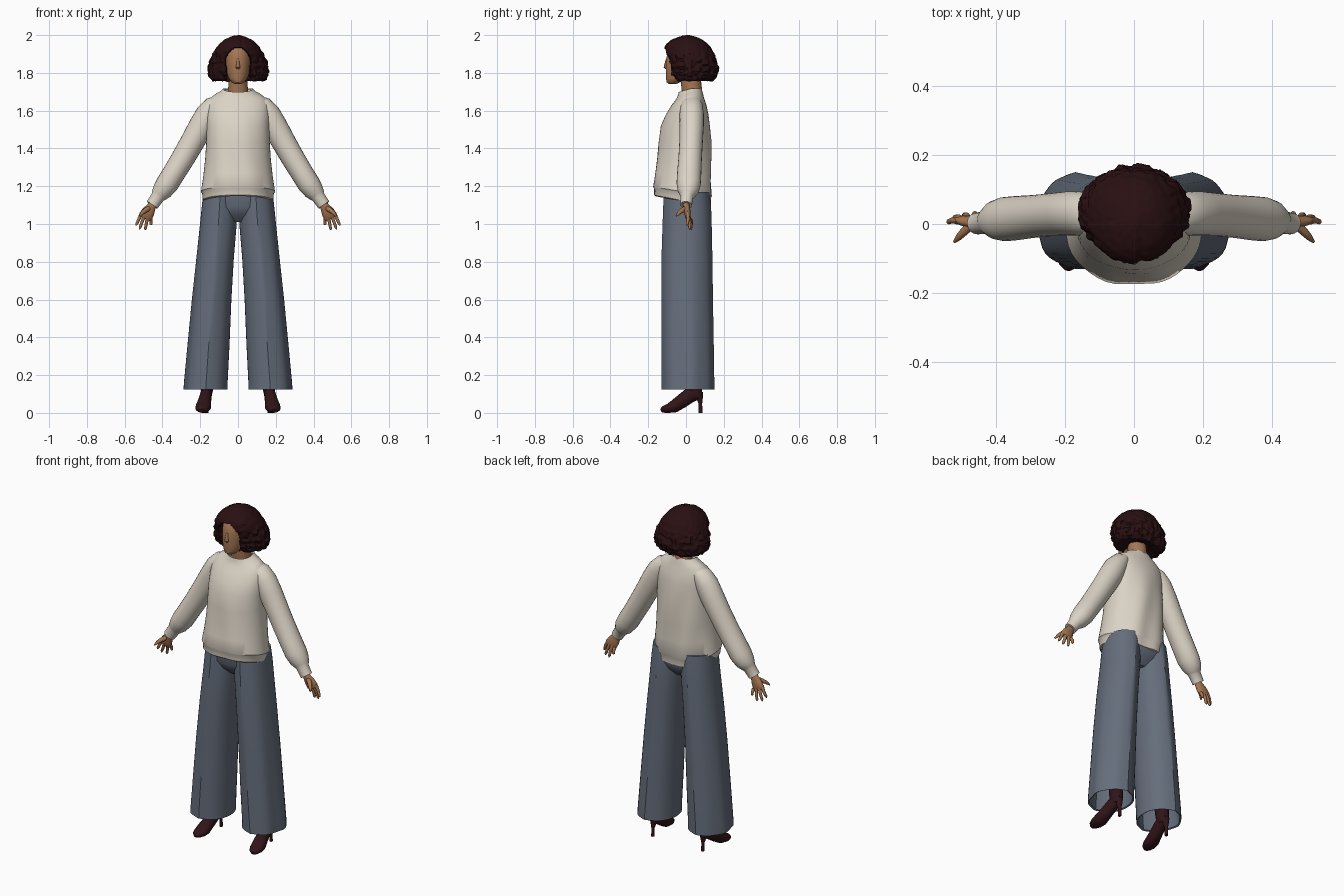
import bpy, bmesh, math
from mathutils import Vector, noise


def material(name, rgb):
    m = bpy.data.materials.new(name)
    m.diffuse_color = (*rgb, 1)
    return m


SKIN = material("warm skin", (0.37, 0.18, 0.085))
KNIT = material("cream knit", (0.71, 0.65, 0.56))
DENIM = material("slate fabric", (0.13, 0.155, 0.20))
HAIR = material("dark hair", (0.022, 0.005, 0.006))
LEATHER = material("dark leather", (0.030, 0.007, 0.009))

X, Y, Z = Vector((1, 0, 0)), Vector((0, 1, 0)), Vector((0, 0, 1))


def loft(name, mat, stations, side=None, segs=24, power=2.0, flip=1, warp=None, angle=40):
    """Skin superellipse rings (x, y, z, ru, rv); level rings unless a side axis is given."""
    bm = bmesh.new()
    rings = []
    pts = [Vector(s[:3]) for s in stations]
    for i, s in enumerate(stations):
        u, v = X, Y
        if side is not None:
            d = (pts[min(i + 1, len(pts) - 1)] - pts[max(i - 1, 0)]).normalized()
            u = (side - d * side.dot(d)).normalized()
            v = d.cross(u)
        ring = []
        for k in range(segs):
            a = 2 * math.pi * k / segs
            c, n = math.cos(a), math.sin(a)
            p = pts[i] + u * s[3] * math.copysign(abs(c) ** (2 / power), c) \
                + v * s[4] * math.copysign(abs(n) ** (2 / power), n)
            if warp:
                p = warp(p)
            p.x *= flip
            ring.append(bm.verts.new(p))
        rings.append(ring)
    for a, b in zip(rings, rings[1:]):
        for k in range(segs):
            j = (k + 1) % segs
            bm.faces.new((a[k], a[j], b[j], b[k]))
    bm.faces.new(rings[0])
    bm.faces.new(rings[-1])
    bmesh.ops.recalc_face_normals(bm, faces=bm.faces)
    me = bpy.data.meshes.new(name)
    bm.to_mesh(me)
    bm.free()
    me.materials.append(mat)
    ob = bpy.data.objects.new(name, me)
    bpy.context.collection.objects.link(ob)
    bpy.ops.object.select_all(action='DESELECT')
    ob.select_set(True)
    bpy.context.view_layer.objects.active = ob
    bpy.ops.object.shade_smooth_by_angle(angle=math.radians(angle))
    return ob


def level(rows):
    """Rows of (z, centre y, rx, ry) on the middle plane."""
    return [(0, cy, z, rx, ry) for z, cy, rx, ry in rows]


# --- Sweater body: hem rises and collar dips toward the front
def sweater_warp(p):
    hem = max(0, min(1, (1.40 - p.z) / 0.28))
    neck = max(0, min(1, (p.z - 1.64) / 0.06))
    p.z += -0.2 * p.y * hem + 0.28 * min(0, p.y - 0.03) * neck
    fold = 0.006 * math.sin(p.x * 40 + p.z * 9) * max(0, min(1, (1.6 - p.z) * 5))
    p.y += fold if p.y > 0 else -fold * 0.5
    return p


loft("sweater_body", KNIT, level([
    (1.15, -.02, .165, .13), (1.115, -.02, .178, .143), (1.12, -.02, .186, .15),
    (1.16, -.02, .190, .152), (1.168, -.02, .196, .156), (1.25, -.016, .184, .148),
    (1.34, -.01, .174, .142), (1.43, -.006, .168, .138), (1.52, -.004, .166, .128),
    (1.58, .006, .168, .112), (1.63, .016, .165, .092), (1.665, .02, .150, .076),
    (1.69, .022, .118, .068), (1.705, .022, .090, .064), (1.718, .022, .078, .060),
    (1.712, .022, .070, .053), (1.67, .022, .066, .050)]),
    segs=48, power=2.15, warp=sweater_warp)

# --- Neck, head and nose
loft("neck", SKIN, level([(1.63, .04, .062, .055), (1.69, .033, .056, .054),
                          (1.74, .028, .05, .054), (1.82, .02, .05, .05)]))
loft("head", SKIN, level([
    (1.742, -.072, .018, .02), (1.750, -.066, .034, .036), (1.77, -.048, .049, .058),
    (1.80, -.030, .060, .077), (1.84, -.020, .067, .087), (1.88, -.015, .069, .089),
    (1.92, -.008, .066, .084), (1.955, 0, .05, .06), (1.97, 0, .02, .025)]), segs=32)
loft("nose", SKIN, [(0, -.100, 1.875, .006, .006), (0, -.106, 1.845, .009, .009),
                    (0, -.108, 1.83, .012, .010), (0, -.103, 1.82, .008, .006)], segs=12)


# --- Curly bob, hollowed around the face
def hair_warp(p):
    arch = math.sqrt(max(0, 1 - (max(0, p.z - 1.85) / 0.082) ** 2))
    inside = p.y < 0.0 and abs(p.x) < 0.064 * arch
    rough = max(0.2, min(1, (1.95 - p.z) * 12))
    n = noise.noise(p * 45) * 0.013 * rough + noise.noise(p * 90) * 0.006 * rough
    out = Vector((p.x, p.y - 0.02, (p.z - 1.86) * 0.5)).normalized()
    p = p + out * n
    if p.y < 0 and p.z > 1.9:
        p.y += 0.008 * math.exp(-((p.x - 0.02) / 0.01) ** 2)
    if inside:
        p.y = max(p.y, -0.045)
    return p


HAIR_ROWS = [  # z, half width, front y, back y
    (1.775, .06, -.01, .08), (1.760, .11, -.045, .115), (1.757, .132, -.06, .135),
    (1.77, .150, -.072, .150), (1.79, .158, -.082, .160), (1.81, .161, -.088, .166),
    (1.835, .158, -.094, .167), (1.86, .150, -.101, .163), (1.885, .141, -.108, .156),
    (1.91, .130, -.115, .145), (1.935, .114, -.115, .132), (1.955, .097, -.102, .114),
    (1.975, .073, -.078, .087), (1.99, .044, -.045, .053), (1.999, .012, -.012, .02)]


def hair_rings(sub=3):
    rows = []
    for a, b in zip(HAIR_ROWS, HAIR_ROWS[1:]):
        rows += [[p + (q - p) * t / sub for p, q in zip(a, b)] for t in range(sub)]
    rows.append(HAIR_ROWS[-1])
    return level([(z, (f + k) / 2, w, (k - f) / 2) for z, w, f, k in rows])


loft("hair", HAIR, hair_rings(), segs=120, warp=hair_warp, angle=35)

# --- Trouser seat
loft("trouser_seat", DENIM, level([(1.01, .01, .07, .06), (1.05, .008, .13, .10),
                                   (1.09, .006, .178, .117), (1.17, .004, .178, .115)]),
     segs=32, power=2.4)


def grounded(p):
    p.z = max(0, p.z)
    return p


def pleat(p):
    # Pressed front and back creases and a soft side fold
    t = max(0, min(1, (1.1 - p.z)))
    cx = 0.096 + 0.078 * t
    p.y += math.copysign(0.008, p.y - 0.01) * math.exp(-((p.x - cx) / 0.02) ** 2)
    if p.x > cx + 0.05:
        p.x += 0.005 * math.sin(p.y * 50) * t
    return p


for flip, tag in ((1, "left"), (-1, "right")):
    # Sleeve with gathered cuff
    loft(tag + "_sleeve", KNIT, [
        (.095, .03, 1.655, .045, .030), (.125, .03, 1.630, .058, .052),
        (.158, .03, 1.585, .064, .064), (.194, .03, 1.518, .064, .067),
        (.240, .027, 1.437, .062, .064), (.290, .022, 1.350, .062, .062),
        (.340, .017, 1.268, .064, .060), (.375, .014, 1.212, .064, .060),
        (.402, .011, 1.175, .056, .053), (.420, .007, 1.152, .040, .042),
        (.426, .005, 1.142, .034, .036), (.455, .001, 1.100, .031, .034),
        (.452, .001, 1.104, .025, .027)], side=Y, flip=flip)

    # Hand: palm, four fingers and a thumb
    loft(tag + "_palm", SKIN, [
        (.440, .0, 1.125, .018, .022), (.458, .002, 1.092, .018, .024),
        (.474, .006, 1.066, .018, .034), (.488, .010, 1.042, .015, .037),
        (.494, .012, 1.030, .009, .033)], side=Y, segs=16, flip=flip)
    tips = [(.540, .006, .992), (.522, .020, .972), (.492, .028, .968), (.460, .032, .995)]
    for i, tip in enumerate(tips):
        off = 0.028 - i * 0.0187
        base = Vector((.486 + off * .865, .008 + i * .003, 1.045 + off * .5))
        tip = Vector(tip)
        mid = base.lerp(tip, 0.5) + Vector((0, .004, 0))
        loft(f"{tag}_finger_{i + 1}", SKIN, [
            (*base, .010, .010), (*mid, .0088, .0088), (*base.lerp(tip, .88), .0075, .0075),
            (*tip, .003, .003)], side=Y, segs=10, flip=flip)
    loft(tag + "_thumb", SKIN, [
        (.468, .0, 1.085, .014, .014), (.490, -.020, 1.072, .013, .013),
        (.507, -.038, 1.058, .010, .010), (.520, -.052, 1.042, .004, .004)],
        side=Z, segs=10, flip=flip)

    # Wide trouser leg, hollow at the hem
    loft(tag + "_trouser_leg", DENIM, [
        (.146, .006, .50, .09, .12), (.170, .010, .128, .107, .124),
        (.170, .010, .124, .115, .132), (.169, .010, .16, .114, .132),
        (.155, .008, .36, .110, .131), (.139, .006, .60, .104, .129),
        (.121, .005, .82, .099, .127), (.104, .006, 1.00, .097, .122),
        (.098, .006, 1.09, .094, .119), (.094, .004, 1.17, .090, .112)],
        segs=40, power=2.1, flip=flip, warp=pleat, angle=35)

    # Heeled ankle boot
    loft(tag + "_boot_foot", LEATHER, [
        (.192, -.131, .012, .012, .010), (.190, -.120, .018, .027, .018),
        (.187, -.095, .023, .039, .024), (.183, -.065, .033, .041, .033),
        (.177, -.025, .060, .035, .037), (.170, .020, .093, .031, .040),
        (.165, .060, .108, .027, .036), (.164, .084, .112, .014, .022)],
        side=X, segs=20, flip=flip, warp=grounded)
    loft(tag + "_boot_shaft", LEATHER, [
        (.166, .052, .085, .026, .034), (.164, .044, .13, .034, .040),
        (.161, .040, .20, .037, .043), (.158, .036, .30, .042, .046)], flip=flip)
    loft(tag + "_boot_heel", LEATHER, [
        (.166, .077, 0, .009, .010), (.166, .076, .05, .009, .010),
        (.165, .070, .085, .018, .020), (.165, .064, .11, .024, .028)], segs=14, flip=flip)
